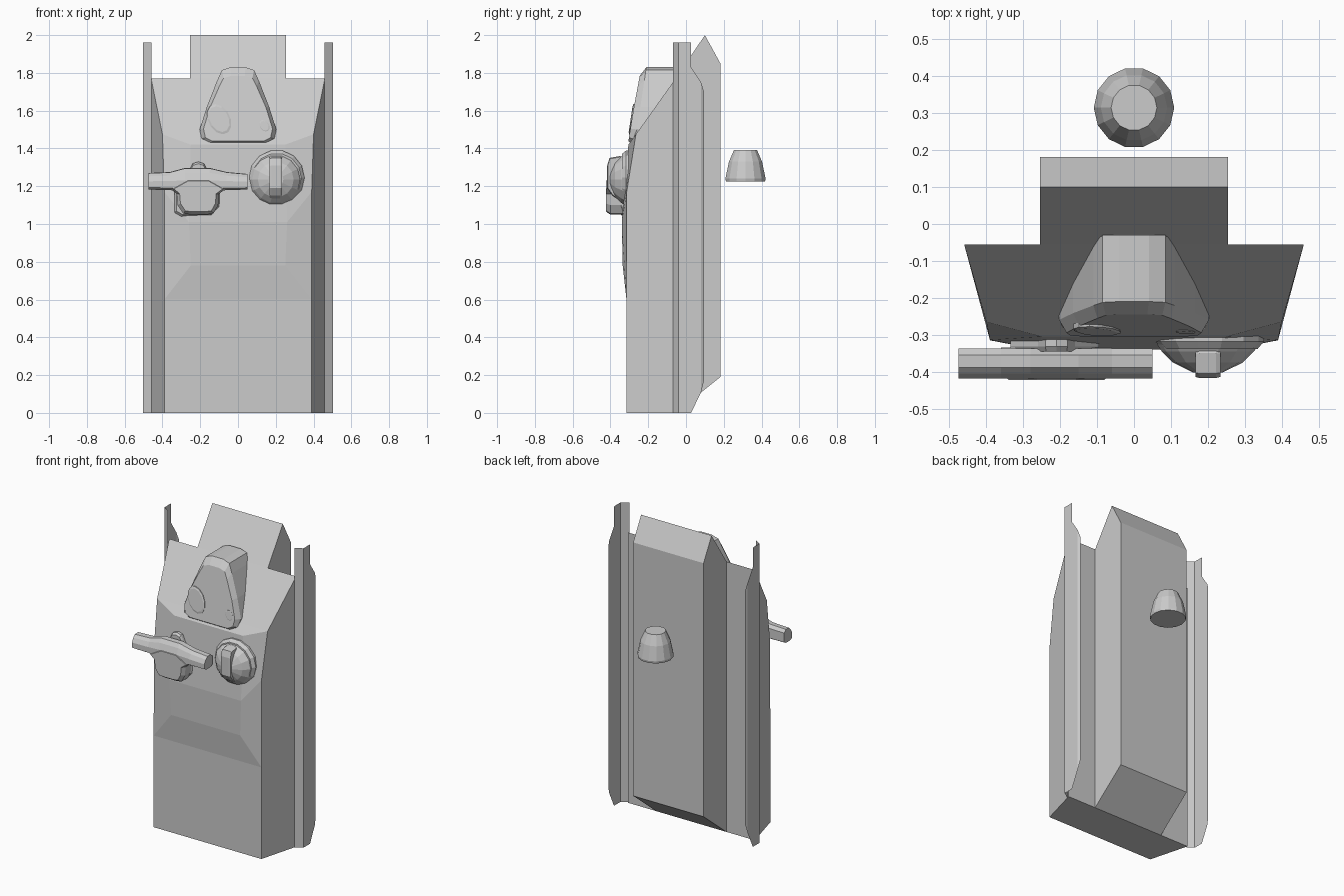
import bpy, bmesh
from math import cos, sin, pi
from mathutils import Vector

if "Cube" in bpy.data.objects:
    bpy.data.objects.remove(bpy.data.objects["Cube"])


def make(name, verts, faces):
    me = bpy.data.meshes.new(name)
    me.from_pydata([tuple(v) for v in verts], [], faces)
    bm = bmesh.new()
    bm.from_mesh(me)
    bmesh.ops.recalc_face_normals(bm, faces=bm.faces)
    bm.to_mesh(me)
    bm.free()
    ob = bpy.data.objects.new(name, me)
    bpy.context.collection.objects.link(ob)
    return ob


def loft(name, rings, start=True, end=True):
    """Skin equal-length closed rings, optionally capping the ends."""
    n = len(rings[0])
    verts = [v for r in rings for v in r]
    faces = [(k*n+i, k*n+(i+1) % n, (k+1)*n+(i+1) % n, (k+1)*n+i)
             for k in range(len(rings)-1) for i in range(n)]
    if start:
        faces.append(tuple(range(n)))
    if end:
        faces.append(tuple(range((len(rings)-1)*n, len(rings)*n)))
    return make(name, verts, faces)


def front_turn(name, cx, cz, profile, n=14):
    """Turned shape around the y axis; profile is (radius, y)."""
    return loft(name, [[(cx+r*cos(2*pi*i/n), y, cz+r*sin(2*pi*i/n))
                        for i in range(n)] for r, y in profile])


def inset_ring(outline, centre, s, y):
    return [(centre[0]+(x-centre[0])*s, y, centre[1]+(z-centre[1])*s) for x, z in outline]


# Front shell with raised faceted panel (right half, mirrored)
half = [(.46, -.055, 0), (.46, -.055, 1.77), (.39, -.315, 0), (.39, -.315, .6),
        (.39, -.314, 1.17), (.40, -.265, 1.475), (.25, -.335, .78),
        (.26, -.34, 1.01), (.25, -.305, 1.42), (.255, -.055, 0), (.255, -.055, 1.77)]
m = len(half)
verts = half + [(-x, y, z) for x, y, z in half]
faces = []
for a, b in ((2, 3), (3, 6), (6, 7), (7, 8), (8, 5), (0, 2)):
    faces.append((a, b, b+m, a+m))
faces.append((5, 1, 10, 10+m, 1+m, 5+m))
for f in ((3, 6, 7, 4), (4, 7, 8, 5), (0, 2, 3, 4, 5, 1), (0, 1, 10, 9)):
    faces += [f, tuple(i+m for i in f)]
make("front_shell", verts, faces)

# Rear spine block
side = [(-.055, 0), (-.055, 1.77), (.10, 2.0), (.182, 1.85), (.182, .19)]
loft("rear_block", [[(x, y, z) for y, z in side] for x in (-.255, .255)])

# Thin side rails: bent sheet with chamfered rear ends
for s, label in ((-1, "left"), (1, "right")):
    low = [(.457, -.07, 0), (.503, -.04, 0), (.503, .027, 0), (.503, .08, .11), (.495, .095, .17)]
    high = [1.96, 1.96, 1.83, 1.75, 1.70]
    v = [(s*x, y, z) for x, y, z in low] + [(s*p[0], p[1], h) for p, h in zip(low, high)]
    v.append((s*.503, .027, 1.96))
    f = [(i, i+1, i+6, i+5) for i in (0, 2, 3)] + [(1, 2, 7, 10, 6)]
    make(label + "_side_rail", v, f)

# Rear peg
n = 14
loft("rear_peg", [[(r*cos(2*pi*i/n), .315+r*sin(2*pi*i/n), z) for i in range(n)]
                  for r, z in ((.106, 1.225), (.109, 1.24), (.09, 1.33), (.062, 1.393))])


# Upper tapered housing sitting on the sloped face
def slope_y(z):
    return min(-.04, -.055-(1.77-z)/1.42)


def front_y(z):
    return -.302+(z-1.45)*.15


right = [(.15, 1.43), (.192, 1.45), (.203, 1.5), (.165, 1.62), (.11, 1.76), (.085, 1.815), (.04, 1.83)]
outline = right + [(-x, z) for x, z in reversed(right)]
back = [(x, slope_y(z)+.01, z) for x, z in outline]
mid = [(x, max(min(front_y(z)+.035, slope_y(z)), front_y(z)+.004), z) for x, z in outline]
front = [(x*.9, front_y(z), 1.6+(z-1.6)*(.8 if z > 1.6 else .95)) for x, z in outline]
loft("upper_housing", [back, mid, front], start=False)

# Oval button and small dimple on the housing
for name, cx, cz, rx, rz, d in (("oval_button", -.1, 1.555, .062, .08, .007),
                               ("small_stud", .14, 1.52, .026, .03, .003)):
    rings = []
    for s, off in ((1, .01), (1, -d*.5), (.85, -d)):
        ring = []
        for i in range(12):
            a = 2*pi*i/12
            z = cz+rz*s*sin(a)
            ring.append((cx+rx*s*cos(a)-.25*(z-cz), front_y(z)+off, z))
        rings.append(ring)
    loft(name, rings, start=False)

# Latch back plate (egg outline with pivot bump on top)
plate = [(-.335, 1.06), (-.3, 1.04), (-.14, 1.045), (-.10, 1.09), (-.095, 1.2), (-.16, 1.28),
         (-.18, 1.32), (-.21, 1.33), (-.24, 1.32), (-.26, 1.28), (-.335, 1.2)]
c = (-.213, 1.18)
loft("latch_plate", [inset_ring(plate, c, 1, -.31), inset_ring(plate, c, 1, -.332),
                     inset_ring(plate, c, .93, -.345)])

# Latch handle crossbar: eight-sided section swelling in the middle
rings = []
for x, top, bot in ((-.475, 1.27, 1.182), (-.36, 1.275, 1.18), (-.28, 1.297, 1.165),
                    (-.15, 1.297, 1.165), (-.06, 1.275, 1.18), (.05, 1.265, 1.182)):
    h = top-bot
    rings.append([(x, y, bot+h*t) for y, t in
                  ((-.337, .12), (-.337, .8), (-.355, 1), (-.388, .98), (-.405, .8),
                   (-.419, .5), (-.419, .12), (-.40, 0), (-.355, 0))])
loft("latch_crossbar", rings)

# Latch handle stem
stem = [(-.36, 1.19), (-.325, 1.16), (-.32, 1.10), (-.29, 1.055), (-.25, 1.05), (-.17, 1.05),
        (-.13, 1.055), (-.105, 1.10), (-.10, 1.16), (-.06, 1.19), (-.15, 1.24), (-.27, 1.24)]
c = (-.21, 1.16)
loft("latch_stem", [inset_ring(stem, c, 1, -.335), inset_ring(stem, c, 1, -.40),
                    inset_ring(stem, c, .86, -.423)])

# Round knob: base flange, dome and grip bar
front_turn("knob_base", .205, 1.245, ((.147, -.30), (.147, -.318), (.13, -.338)))
front_turn("knob_dome", .2, 1.235, ((.138, -.325), (.125, -.345), (.095, -.375), (.04, -.402)))
grip = [(-.30, 1.15), (-.36, 1.13), (-.39, 1.15), (-.417, 1.19), (-.417, 1.31), (-.405, 1.35),
        (-.35, 1.36), (-.30, 1.34)]
loft("knob_grip", [[(x, -.36+(y+.36)*s, 1.245+(z-1.245)*s) for y, z in grip]
                   for x, s in ((.166, .95), (.178, 1), (.222, 1), (.234, .95))])
